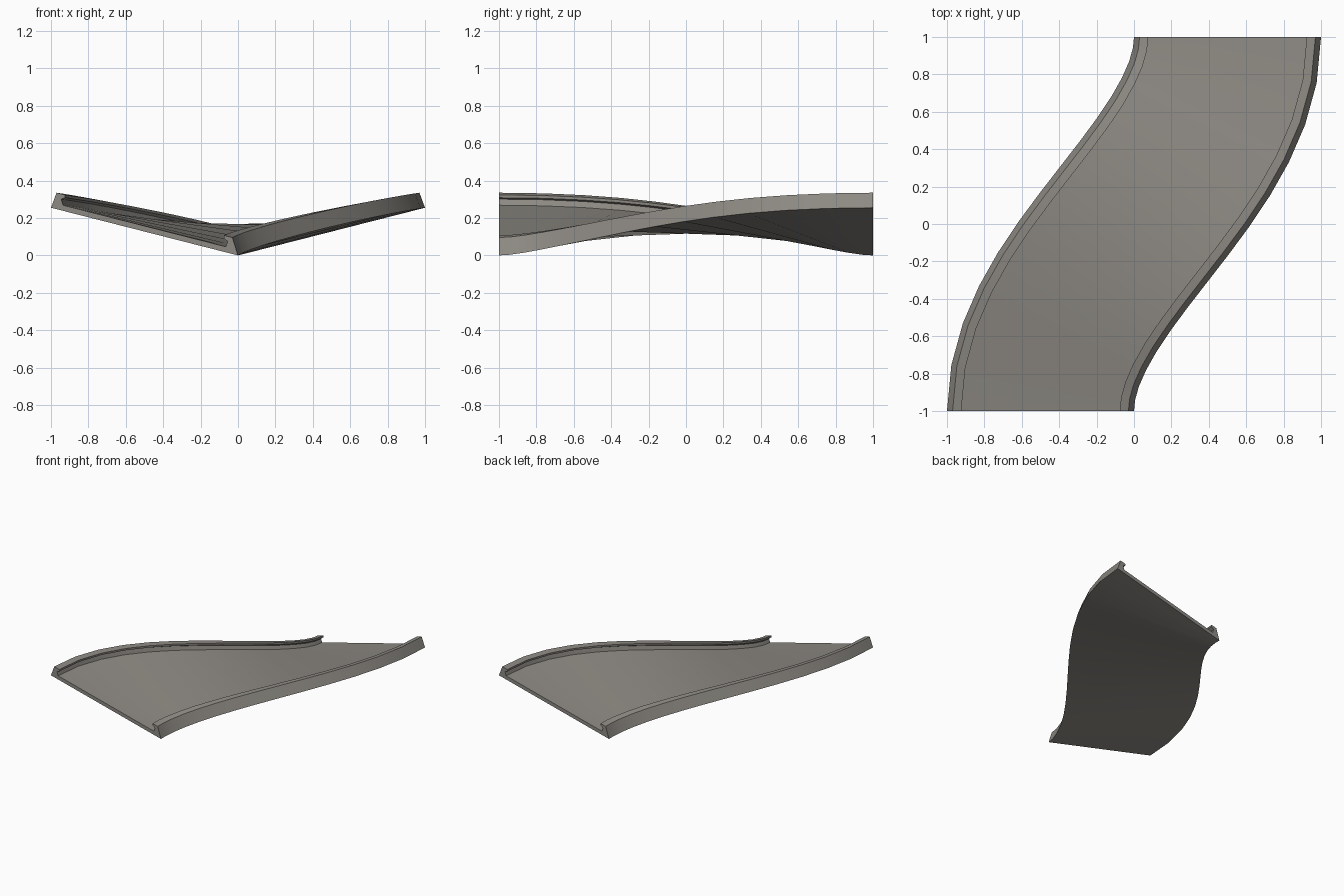
import bpy, bmesh
from mathutils import Vector

if "Cube" in bpy.data.objects:
    bpy.data.objects.remove(bpy.data.objects["Cube"])

# Colour
mat = bpy.data.materials.new("warm grey")
mat.diffuse_color = (0.27, 0.255, 0.23, 1)
mat.use_nodes = True
mat.node_tree.nodes["Principled BSDF"].inputs["Base Color"].default_value = mat.diffuse_color

# Half cross-section: (distance in from the outer edge, height above underside)
RAIL = [(0, 0), (0.03, 0.088), (0.076, 0.088), (0.076, 0.073),
        (0.055, 0.06), (0.065, 0.03)]
PROFILE = [(x - 0.5, z) for x, z in RAIL] + [(0.5 - x, z) for x, z in reversed(RAIL)]
STEPS = 14
HANDLE = 0.72
BANK = 0.255

# Centre line: S-shaped bezier seen from above
P = [Vector((-0.5, -1)), Vector((-0.5, -1 + HANDLE)),
     Vector((0.5, 1 - HANDLE)), Vector((0.5, 1))]


def path(t):
    s = 1 - t
    pos = s**3 * P[0] + 3*s*s*t * P[1] + 3*s*t*t * P[2] + t**3 * P[3]
    tan = s*s * (P[1] - P[0]) + 2*s*t * (P[2] - P[1]) + t*t * (P[3] - P[2])
    return pos, tan.normalized()


# Banked track: sweep the section along the path while the bank swaps sides
bm = bmesh.new()
rings = []
for i in range(STEPS + 1):
    t = i / STEPS
    pos, tan = path(t)
    side = Vector((tan.y, -tan.x))
    slope = BANK * (2 * (3*t*t - 2*t**3) - 1)
    ring = []
    for u, h in PROFILE:
        p = pos + side * u
        ring.append(bm.verts.new((p.x, p.y, BANK / 2 + slope * u + h)))
    rings.append(ring)

n = len(PROFILE)
for a, b in zip(rings, rings[1:]):
    for j in range(n):
        k = (j + 1) % n
        bm.faces.new((a[j], a[k], b[k], b[j]))

# End caps
bm.faces.new(rings[0])
bm.faces.new(rings[-1])
bmesh.ops.recalc_face_normals(bm, faces=bm.faces)

mesh = bpy.data.meshes.new("banked_track")
bm.to_mesh(mesh)
bm.free()
mesh.materials.append(mat)
track = bpy.data.objects.new("banked_track", mesh)
bpy.context.collection.objects.link(track)

# Smooth along the sweep, crisp rail edges
bpy.context.view_layer.objects.active = track
track.select_set(True)
bpy.ops.object.shade_smooth_by_angle(angle=0.52)
